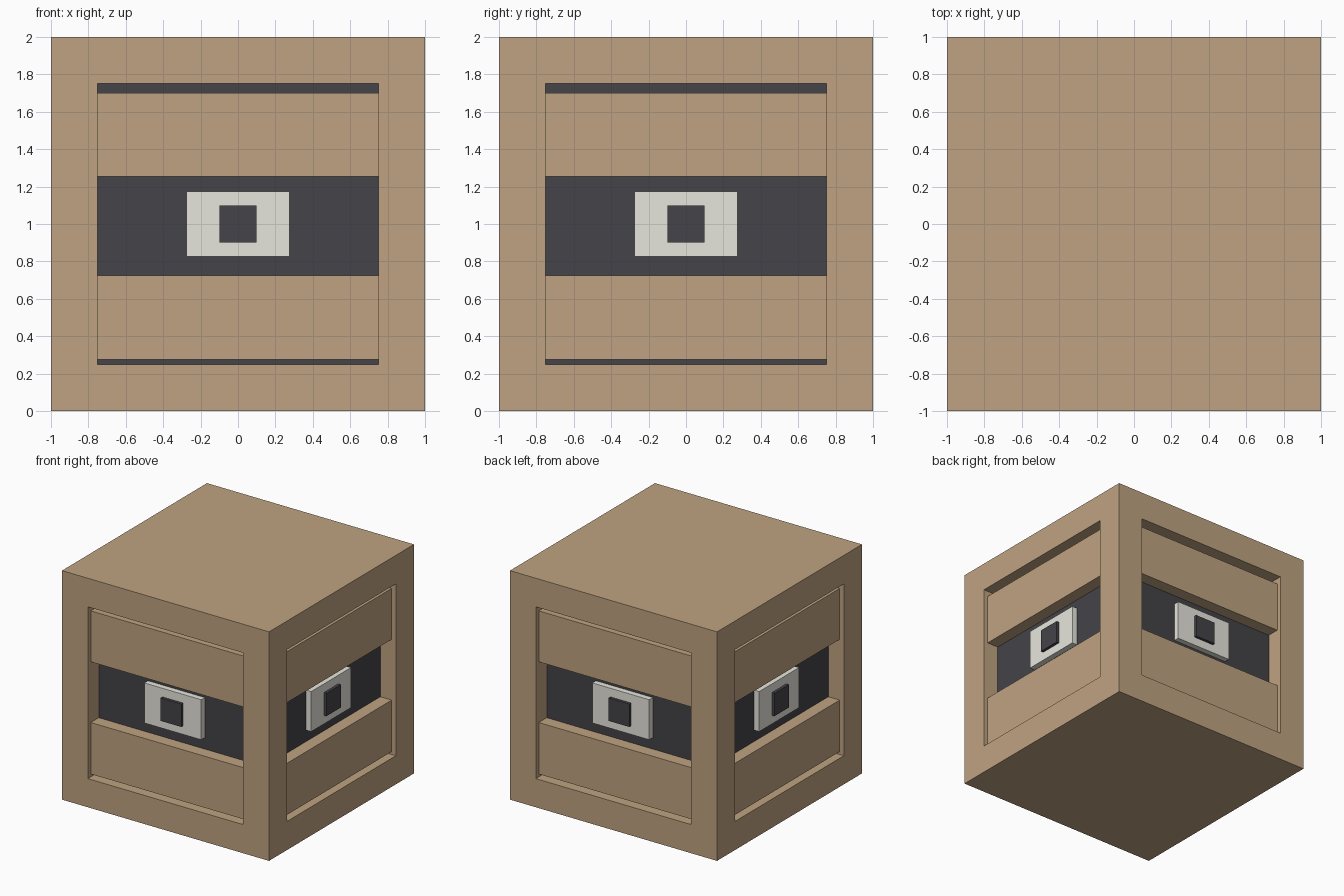
import bpy, bmesh
from math import pi
from mathutils import Matrix

if "Cube" in bpy.data.objects:
    bpy.data.objects.remove(bpy.data.objects["Cube"], do_unlink=True)


def make_material(name, rgb):
    m = bpy.data.materials.new(name)
    m.use_nodes = True
    m.diffuse_color = (*rgb, 1)
    m.node_tree.nodes["Principled BSDF"].inputs["Base Color"].default_value = (*rgb, 1)
    return m


tan = make_material("tan wood", (0.52, 0.365, 0.22))
dark = make_material("dark grey", (0.058, 0.056, 0.066))
pale = make_material("pale grey", (0.80, 0.79, 0.72))


def finish(name, bm, *materials):
    mesh = bpy.data.meshes.new(name)
    bm.to_mesh(mesh)
    bm.free()
    for m in materials:
        mesh.materials.append(m)
    obj = bpy.data.objects.new(name, mesh)
    bpy.context.collection.objects.link(obj)


def side_box(name, half_width, z0, z1, front, back, material, turn):
    """Box on the front side, given by depth below the outer face, then turned about z."""
    bm = bmesh.new()
    place = (Matrix.Rotation(turn, 4, 'Z')
             @ Matrix.Translation((0, (front + back) / 2 - 1, (z0 + z1) / 2))
             @ Matrix.Diagonal((2 * half_width, back - front, z1 - z0, 1)))
    bmesh.ops.create_cube(bm, size=1, matrix=place)
    finish(name, bm, material)


# Crate body: each upright side keeps a flat frame around a straight-walled, dark-backed recess
bm = bmesh.new()
bmesh.ops.create_cube(bm, size=2, matrix=Matrix.Translation((0, 0, 1)))
bm.normal_update()
sides = [f for f in bm.faces if abs(f.normal.z) < 0.5]
bmesh.ops.inset_individual(bm, faces=sides, thickness=0.25, use_even_offset=True)
for f in sides:
    inward = f.normal * -0.15
    panel = bmesh.ops.extrude_discrete_faces(bm, faces=[f])["faces"][0]
    bmesh.ops.translate(bm, verts=panel.verts, vec=inward)
    panel.material_index = 1
bmesh.ops.recalc_face_normals(bm, faces=bm.faces)
finish("crate_body", bm, tan, dark)

# Two boards, a lock plate and a button in every recess
for i, side in enumerate(("front", "left", "back", "right")):
    turn = i * pi / 2
    side_box(side + "_upper_board", 0.75, 1.255, 1.70, 0.04, 0.15, tan, turn)
    side_box(side + "_lower_board", 0.75, 0.275, 0.725, 0.04, 0.15, tan, turn)
    side_box(side + "_lock_plate", 0.275, 0.825, 1.175, 0.10, 0.15, pale, turn)
    side_box(side + "_lock_button", 0.10, 0.90, 1.10, 0.075, 0.10, dark, turn)
